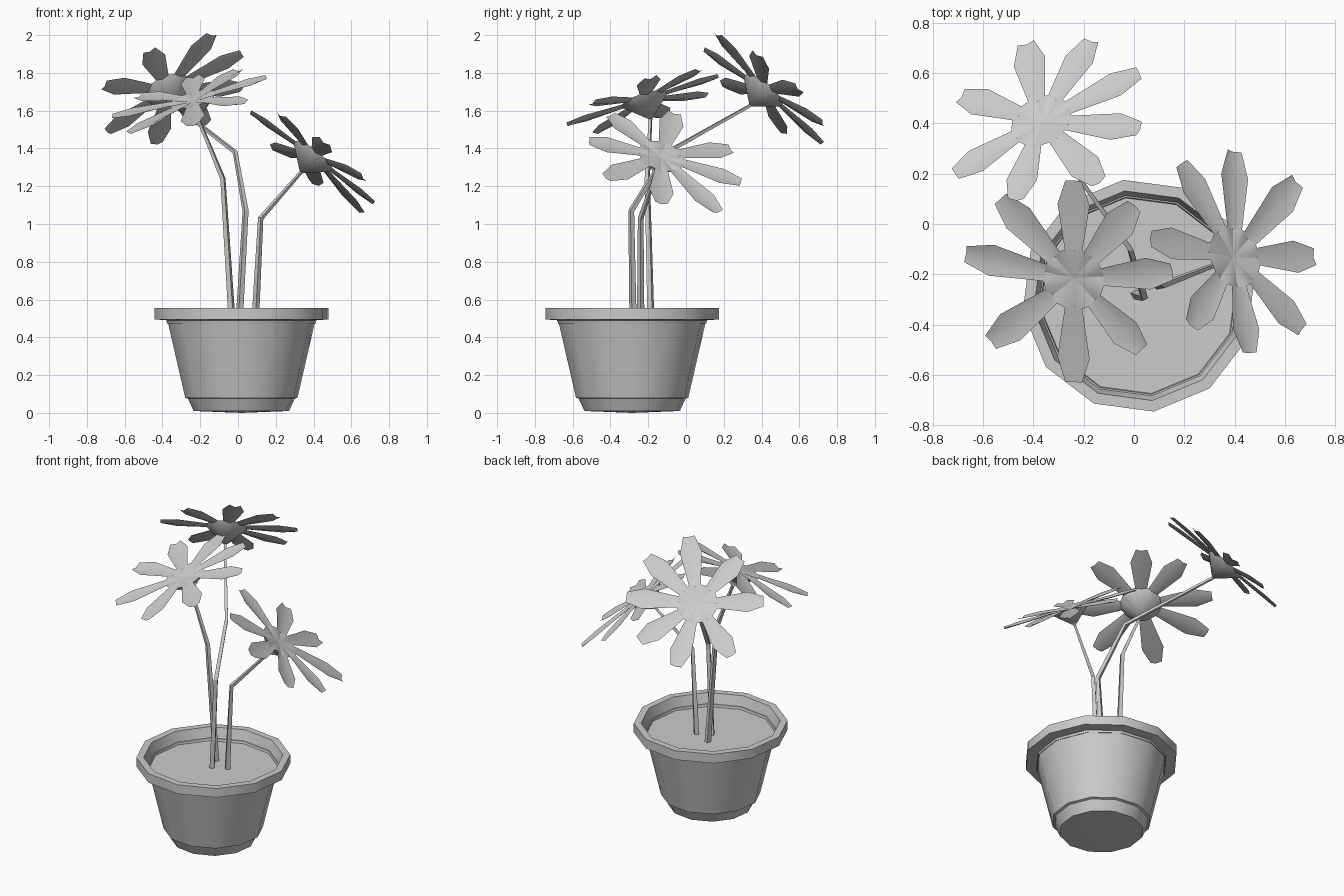
import bpy, bmesh, math
from mathutils import Vector

cube = bpy.data.objects.get("Cube")
if cube:
    bpy.data.objects.remove(cube, do_unlink=True)

GREY = (0.6, 0.6, 0.6, 1)
grey = bpy.data.materials.new("plain_grey")
grey.use_nodes = True
grey.diffuse_color = GREY
grey.node_tree.nodes["Principled BSDF"].inputs["Base Color"].default_value = GREY


def finish(obj, angle):
    """Give an object its colour and shading."""
    obj.data.materials.append(grey)
    bpy.ops.object.select_all(action='DESELECT')
    obj.select_set(True)
    bpy.context.view_layer.objects.active = obj
    if obj.type == 'CURVE':
        bpy.ops.object.convert(target='MESH')
    bpy.ops.object.shade_smooth_by_angle(angle=math.radians(angle))


def add_mesh(name, bm, angle):
    mesh = bpy.data.meshes.new(name)
    bm.to_mesh(mesh)
    bm.free()
    obj = bpy.data.objects.new(name, mesh)
    bpy.context.collection.objects.link(obj)
    finish(obj, angle)
    return obj


def lathe(name, profile, centre, sides=12, turn=7.5):
    """Revolve a (radius, height) profile; radius 0 closes it with a point."""
    bm = bmesh.new()
    rings = []
    for r, z in profile:
        if r == 0:
            rings.append([bm.verts.new((centre[0], centre[1], z))] * sides)
            continue
        angles = [math.radians(turn) + math.tau * i / sides for i in range(sides)]
        rings.append([bm.verts.new((centre[0] + r * math.cos(a),
                                    centre[1] + r * math.sin(a), z)) for a in angles])
    for low, high in zip(rings, rings[1:]):
        for i in range(sides):
            j = (i + 1) % sides
            corners = dict.fromkeys((low[i], low[j], high[j], high[i]))
            bm.faces.new(list(corners))
    return add_mesh(name, bm, 35)


def stem(name, points):
    """Four-sided stalk, thinner towards the flower."""
    curve = bpy.data.curves.new(name, 'CURVE')
    curve.dimensions = '3D'
    curve.bevel_depth = 0.02
    curve.bevel_resolution = 0
    curve.use_fill_caps = True
    spline = curve.splines.new('POLY')
    spline.points.add(len(points) - 1)
    for i, (p, co) in enumerate(zip(spline.points, points)):
        p.co = (*co, 1)
        p.radius = 1 - 0.5 * i / (len(points) - 1)
    obj = bpy.data.objects.new(name, curve)
    bpy.context.collection.objects.link(obj)
    finish(obj, 30)


def flower(name, centre, slope, tips):
    """Eight creased petals, a centre and a cone below, on a sloping plane.
    Tips run clockwise from above, as (x, y); slope gives their heights."""
    c = Vector(centre)
    n = Vector((-slope[0], -slope[1], 1)).normalized()
    bm = bmesh.new()
    rim = []
    for x, y in tips:
        dx, dy = x - c.x, y - c.y
        out = Vector((dx, dy, slope[0] * dx + slope[1] * dy))
        length = out.length
        out.normalize()
        side = n.cross(out)

        def at(r, w, lift=0.0):
            return bm.verts.new(c + out * r + side * w + n * lift)

        # half width grows along the petal, then narrows to a blunt tip
        stations = [(0.12, 0.036), (length * 0.76, 0.066), (length, 0.034)]
        rows = [(at(r, w), at(r, 0, -0.012), at(r, -w)) for r, w in stations]
        for a, b in zip(rows, rows[1:]):
            for k in range(2):
                bm.faces.new((a[k], a[k + 1], b[k + 1], b[k]))
        rim.extend(rows[0])
    # flower centre and the green cone joining it to the stalk
    middle = bm.verts.new(c - n * 0.012)
    neck = bm.verts.new(c - n * 0.12)
    for i, v in enumerate(rim):
        w = rim[(i + 1) % len(rim)]
        bm.faces.new((middle, w, v))
        bm.faces.new((neck, v, w))
    add_mesh(name, bm, 30)
    return tuple(c - n * 0.11)


# Pot: foot, tapered body, rim and inner lip
POT = (0.018, -0.285)
lathe("pot", [(0, 0), (0.255, 0.01), (0.285, 0.075), (0.3, 0.08), (0.395, 0.49),
              (0.464, 0.495), (0.464, 0.555), (0.42, 0.555), (0.395, 0.47)], POT)
lathe("soil", [(0.4, 0.475), (0, 0.475)], POT)

# Flowers
back_neck = flower("back_flower", (-0.37, 0.41, 1.71), (0.43, -0.82), [
    (-0.43, 0.72), (-0.17, 0.73), (0.02, 0.6), (0.02, 0.38),
    (-0.14, 0.17), (-0.47, 0.1), (-0.71, 0.2), (-0.69, 0.51)])
front_neck = flower("front_flower", (-0.24, -0.22, 1.66), (0.28, 0.32), [
    (-0.53, 0.1), (-0.24, 0.17), (0, 0.07), (0.15, -0.19),
    (0.03, -0.5), (-0.24, -0.63), (-0.57, -0.47), (-0.67, -0.12)])
left_neck = flower("left_flower", (0.4, -0.13, 1.36), (-0.77, -0.33), [
    (0.19, 0.24), (0.4, 0.29), (0.65, 0.17), (0.72, -0.13),
    (0.67, -0.42), (0.46, -0.51), (0.23, -0.4), (0.07, -0.06)])

# Stalks
stem("back_stem", [(0.005, -0.28, 0.46), (0.04, -0.29, 1.07),
                   (-0.015, -0.1, 1.38), back_neck])
stem("front_stem", [(-0.03, -0.185, 0.46), (-0.08, -0.205, 1.24), front_neck])
stem("left_stem", [(0.09, -0.24, 0.46), (0.12, -0.24, 1.03), left_neck])
